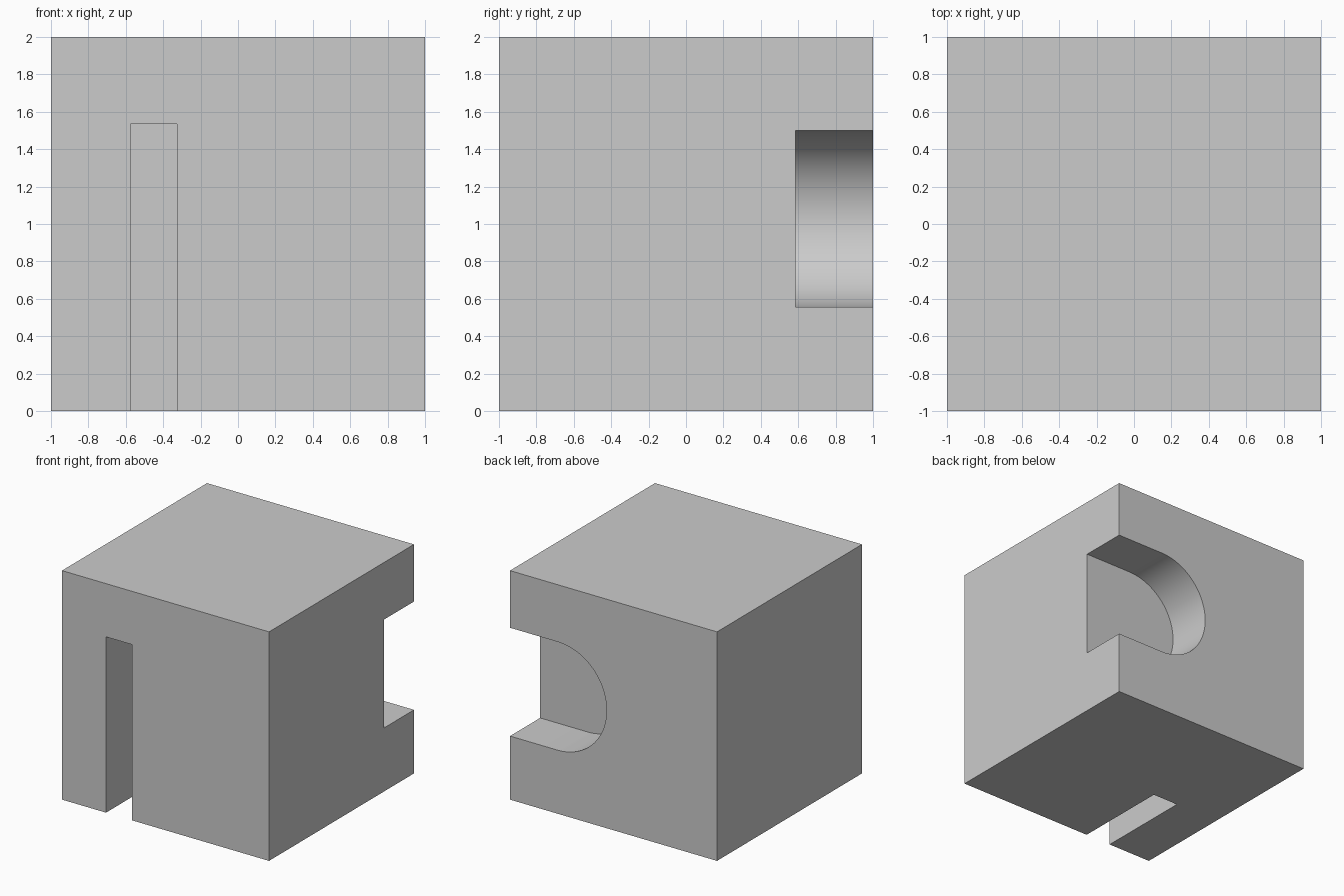
import bpy, bmesh, math

old = bpy.data.objects.get("Cube")
if old:
    bpy.data.objects.remove(old, do_unlink=True)

GREY = (0.6, 0.6, 0.6, 1)
mat = bpy.data.materials.new("plain grey")
mat.use_nodes = True
mat.diffuse_color = GREY
mat.node_tree.nodes["Principled BSDF"].inputs["Base Color"].default_value = GREY


def prism(name, profile, y0, y1):
    """Extrude an (x, z) profile along y into a closed solid."""
    bm = bmesh.new()
    face = bm.faces.new([bm.verts.new((x, y0, z)) for x, z in profile])
    ext = bmesh.ops.extrude_face_region(bm, geom=[face])
    moved = [v for v in ext["geom"] if isinstance(v, bmesh.types.BMVert)]
    bmesh.ops.translate(bm, verts=moved, vec=(0, y1 - y0, 0))
    bmesh.ops.recalc_face_normals(bm, faces=bm.faces)
    mesh = bpy.data.meshes.new(name)
    bm.to_mesh(mesh)
    bm.free()
    mesh.materials.append(mat)
    obj = bpy.data.objects.new(name, mesh)
    bpy.context.collection.objects.link(obj)
    return obj


def rect(x0, x1, z0, z1):
    return [(x0, z0), (x1, z0), (x1, z1), (x0, z1)]


# Solid block
block = prism("block", rect(-1, 1, 0, 2), -1, 1)

# Tall slot in the front, open at the bottom
slot = prism("slot_cutter", rect(-0.575, -0.325, -0.2, 1.535), -1.2, -0.13)

# Round-ended pocket in the back, open at the side
cx, cz, r, steps = 0.54, 1.028, 0.473, 48
arc = [math.pi * (0.5 + i / steps) for i in range(steps + 1)]
outline = [(cx + r * math.cos(a), cz + r * math.sin(a)) for a in arc]
outline += [(1.2, cz - r), (1.2, cz + r)]
pocket = prism("pocket_cutter", outline, 0.585, 1.2)

# Cut both recesses and apply
bpy.context.view_layer.objects.active = block
for cutter in (slot, pocket):
    mod = block.modifiers.new(cutter.name, "BOOLEAN")
    mod.operation = "DIFFERENCE"
    mod.solver = "EXACT"
    mod.object = cutter
    bpy.ops.object.modifier_apply(modifier=mod.name)
    bpy.data.objects.remove(cutter, do_unlink=True)

# Smooth the round end, keep the edges sharp
bpy.ops.object.select_all(action="DESELECT")
block.select_set(True)
bpy.ops.object.shade_smooth_by_angle(angle=math.radians(30))
